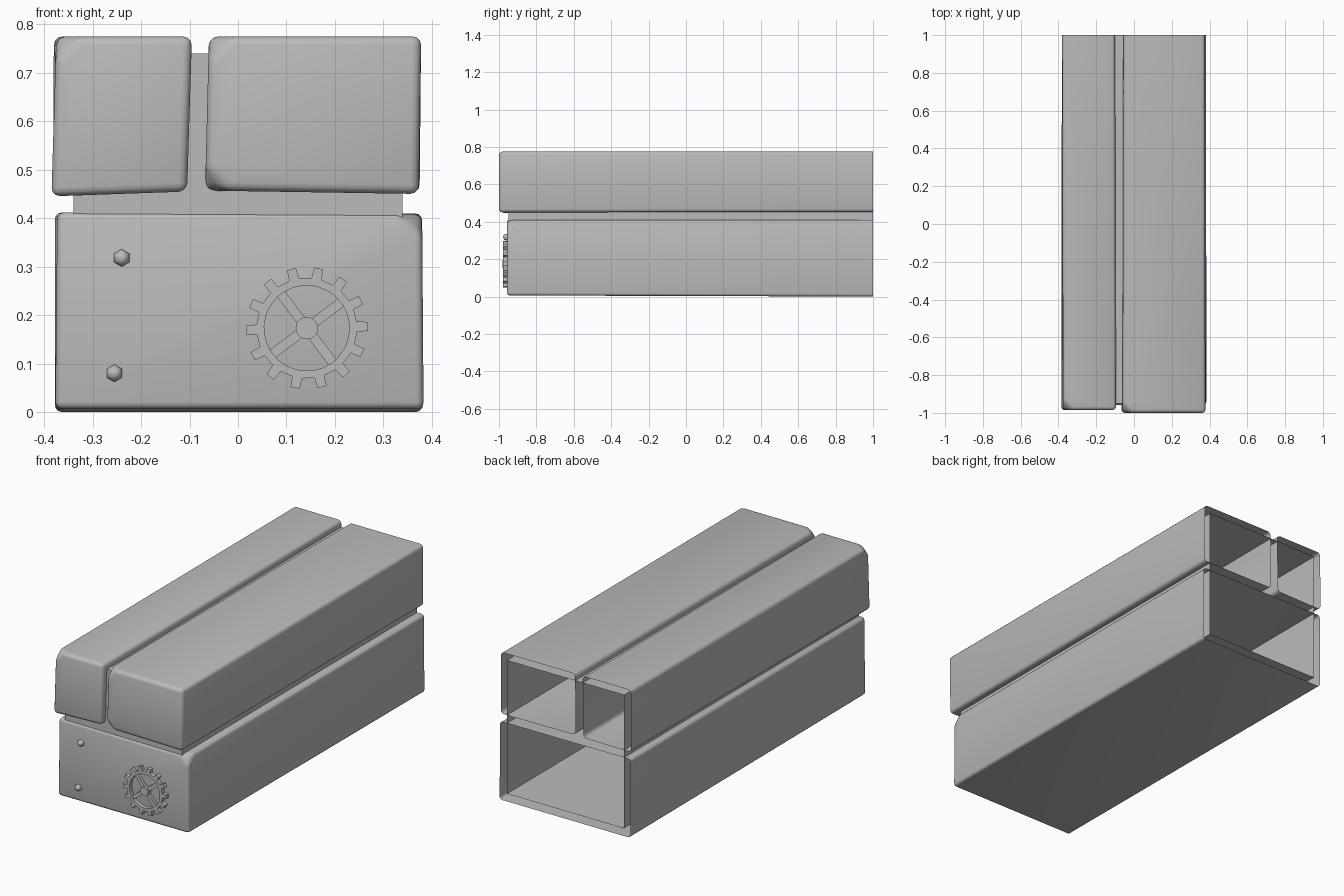
import bpy, bmesh, math
from mathutils import Matrix, Vector

default = bpy.data.objects.get("Cube")
if default:
    bpy.data.objects.remove(default, do_unlink=True)

grey = bpy.data.materials.new("stone_grey")
grey.use_nodes = True
grey.diffuse_color = (0.5, 0.5, 0.5, 1)
grey.node_tree.nodes["Principled BSDF"].inputs["Base Color"].default_value = (0.5, 0.5, 0.5, 1)


def finish(bm, name, smooth=None):
    bmesh.ops.recalc_face_normals(bm, faces=bm.faces)
    mesh = bpy.data.meshes.new(name)
    bm.to_mesh(mesh)
    bm.free()
    mesh.materials.append(grey)
    obj = bpy.data.objects.new(name, mesh)
    bpy.context.collection.objects.link(obj)
    if smooth:
        bpy.ops.object.select_all(action='DESELECT')
        obj.select_set(True)
        bpy.context.view_layer.objects.active = obj
        bpy.ops.object.shade_smooth_by_angle(angle=math.radians(smooth))
    return obj


def shell(name, front, back, y_front, chips=(), bevel=0.0):
    """Open-backed hull between two (x, z) quads, with chipped front corners."""
    bm = bmesh.new()
    f = [bm.verts.new((x, y_front, z)) for x, z in front]
    b = [bm.verts.new((x, 1, z)) for x, z in back]
    bm.faces.new(f)
    for i in range(4):
        j = (i + 1) % 4
        bm.faces.new((f[i], b[i], b[j], f[j]))
    if chips:
        bmesh.ops.bevel(bm, geom=[f[i] for i in chips], offset=0.05,
                        segments=1, profile=0.5, affect='VERTICES')
    if bevel:
        edges = [e for e in bm.edges if not e.is_boundary]
        bmesh.ops.bevel(bm, geom=edges, offset=bevel, segments=3,
                        profile=0.5, affect='EDGES', clamp_overlap=True)
    return finish(bm, name, 45 if bevel else None)


# Corners run top left, top right, bottom right, bottom left
shell("upper_narrow_block",
      [(-0.375, 0.775), (-0.095, 0.775), (-0.105, 0.455), (-0.385, 0.445)],
      [(-0.38, 0.775), (-0.10, 0.775), (-0.105, 0.453), (-0.382, 0.45)],
      -0.985, chips=(0,), bevel=0.018)
shell("upper_wide_block",
      [(-0.06, 0.775), (0.378, 0.775), (0.373, 0.45), (-0.068, 0.457)],
      [(-0.056, 0.775), (0.375, 0.775), (0.375, 0.452), (-0.06, 0.455)],
      -1.0, chips=(0, 3), bevel=0.018)
shell("lower_block",
      [(-0.373, 0.412), (0.38, 0.408), (0.383, 0.006), (-0.377, 0.006)],
      [(-0.378, 0.412), (0.38, 0.41), (0.382, 0), (-0.378, 0)],
      -0.957, chips=(1,), bevel=0.015)
core = [(-0.34, 0.74), (0.34, 0.74), (0.34, 0.04), (-0.34, 0.04)]
shell("mortar_core", core, core, -0.95)

# Gear wheel on the lower block
CENTRE = Vector((0.142, 0, 0.173))
BACK = -0.95


def polar(r, a, y):
    return CENTRE + Vector((r * math.cos(a), y, r * math.sin(a)))


def gear_rim(teeth=14, front=-0.978):
    bm = bmesh.new()
    step = math.tau / teeth
    loops = []
    for t in range(teeth):
        mid = t * step + 0.03
        for r, da in ((0.104, -0.1), (0.126, -0.075), (0.126, 0.075), (0.104, 0.1)):
            a = mid + da
            loops.append([bm.verts.new(polar(*p)) for p in
                          ((r, a, BACK), (r, a, front), (0.088, a, front), (0.088, a, BACK))])
    for i, here in enumerate(loops):
        there = loops[(i + 1) % len(loops)]
        for k in range(3):
            bm.faces.new((here[k], there[k], there[k + 1], here[k + 1]))
    finish(bm, "gear_rim")


def gear_spokes():
    bm = bmesh.new()
    length, depth = 0.078, 0.022
    for k in range(4):
        a = math.radians(37) + k * math.pi / 2
        place = (Matrix.Translation(polar(0.053, a, BACK - depth / 2))
                 @ Matrix.Rotation(-a, 4, 'Y')
                 @ Matrix.Diagonal((length, depth, 0.02, 1)))
        bmesh.ops.create_cube(bm, size=1, matrix=place)
    finish(bm, "gear_spokes")


def gear_hub():
    bm = bmesh.new()
    place = Matrix.Translation(CENTRE + Vector((0, -0.965, 0))) @ Matrix.Rotation(math.pi / 2, 4, 'X')
    bmesh.ops.create_cone(bm, cap_ends=True, segments=20, radius1=0.023,
                          radius2=0.023, depth=0.032, matrix=place)
    finish(bm, "gear_hub", 40)


gear_rim()
gear_spokes()
gear_hub()

# Six-sided domed studs
for name, x, z in (("upper_stud", -0.24, 0.318), ("lower_stud", -0.255, 0.08)):
    bm = bmesh.new()
    place = (Matrix.Translation((x, -0.96, z)) @ Matrix.Rotation(math.pi / 2, 4, 'X'))
    bmesh.ops.create_uvsphere(bm, u_segments=6, v_segments=6, radius=0.018, matrix=place)
    finish(bm, name, 65)
